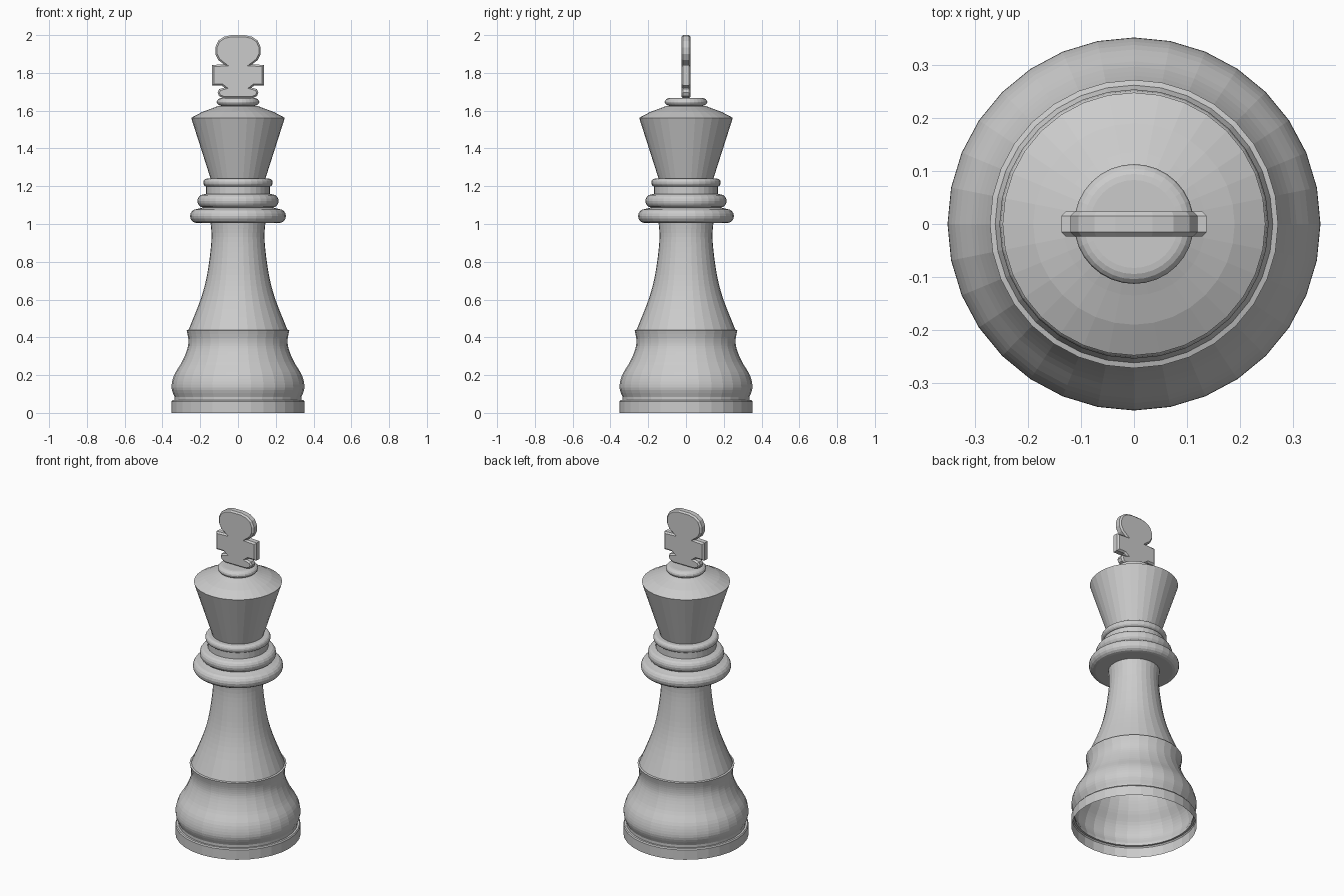
import bpy, bmesh, math

cube = bpy.data.objects.get("Cube")
if cube:
    bpy.data.objects.remove(cube, do_unlink=True)

SIDES = 32
grey = bpy.data.materials.new("light grey")
grey.use_nodes = True
COLOUR = (0.6, 0.6, 0.6, 1)
grey.diffuse_color = COLOUR
grey.node_tree.nodes["Principled BSDF"].inputs["Base Color"].default_value = COLOUR


def finish(name, bm):
    mesh = bpy.data.meshes.new(name)
    bm.to_mesh(mesh)
    bm.free()
    mesh.materials.append(grey)
    obj = bpy.data.objects.new(name, mesh)
    bpy.context.collection.objects.link(obj)
    return obj


def lathe(name, profile, cap=False):
    """Turn a bottom-to-top (radius, height) profile around z."""
    bm = bmesh.new()
    rings = []
    for r, z in profile:
        rings.append([bm.verts.new((r * math.cos(a), r * math.sin(a), z))
                      for a in (math.tau * i / SIDES for i in range(SIDES))])
    for low, high in zip(rings, rings[1:]):
        for i in range(SIDES):
            j = (i + 1) % SIDES
            bm.faces.new((low[i], low[j], high[j], high[i]))
    if cap:
        bm.faces.new(rings[-1])
    return finish(name, bm)


def bead(radius, z, depth, half, steps=8):
    """Half-round moulding whose outermost radius is given."""
    angles = [math.pi * (i / steps - 0.5) for i in range(steps + 1)]
    return [(radius - depth + depth * math.cos(a), z + half * math.sin(a)) for a in angles]


def spline(points, steps=4):
    """Smooth curve through the points."""
    ends = [points[0]] + points + [points[-1]]
    out = []
    for a, b, c, d in zip(ends, ends[1:], ends[2:], ends[3:]):
        for k in range(steps):
            t = k / steps
            out.append(tuple(0.5 * (2 * q + (r - p) * t + (2 * p - 5 * q + 4 * r - s) * t * t
                                    + (3 * q - p - 3 * r + s) * t ** 3)
                             for p, q, r, s in zip(a, b, c, d)))
    return out + [points[-1]]


# Hollow foot with a groove and a bulging bell
lathe("base", [(0.352, 0), (0.352, 0.06), (0.347, 0.067), (0.335, 0.067), (0.335, 0.083)]
      + spline([(0.335, 0.083), (0.352, 0.135), (0.338, 0.2), (0.297, 0.27),
                (0.268, 0.34), (0.263, 0.39), (0.272, 0.437)])
      + [(0.262, 0.44)])

# Tapering stem
lathe("stem", spline([(0.262, 0.44), (0.202, 0.59), (0.17, 0.7), (0.15, 0.82),
                      (0.14, 0.93), (0.145, 1.005)]))

# Stacked collar rings
lathe("collar", [(0.145, 1.005)] + bead(0.254, 1.042, 0.036, 0.037)
      + [(0.195, 1.085)] + bead(0.215, 1.122, 0.03, 0.034)
      + [(0.17, 1.16), (0.17, 1.198)] + bead(0.184, 1.219, 0.018, 0.021)
      + [(0.145, 1.24)])

# Flared crown with a sloping top
lathe("crown", [(0.145, 1.24), (0.248, 1.562), (0.19, 1.593), (0.135, 1.613), (0.105, 1.625)])
lathe("crown_button", [(0.105, 1.625)] + bead(0.113, 1.646, 0.03, 0.021), cap=True)

# Flat finial: right half outline, mirrored
half = [(0.075, 1.665), (0.1, 1.677), (0.108, 1.695), (0.1, 1.714), (0.072, 1.722), (0.085, 1.732),
        (0.137, 1.732), (0.137, 1.842), (0.075, 1.845), (0.104, 1.868), (0.12, 1.9),
        (0.12, 1.935), (0.105, 1.97), (0.075, 1.991), (0.035, 2.0)]
outline = half + [(-x, z) for x, z in reversed(half)]
bm = bmesh.new()
face = bm.faces.new([bm.verts.new((x, -0.024, z)) for x, z in outline])
body = bmesh.ops.extrude_face_region(bm, geom=[face])["geom"]
bmesh.ops.translate(bm, vec=(0, 0.048, 0), verts=[v for v in body if isinstance(v, bmesh.types.BMVert)])
bmesh.ops.recalc_face_normals(bm, faces=bm.faces)
rims = [e for e in bm.edges if abs(e.verts[0].co.y - e.verts[1].co.y) < 0.001]
bmesh.ops.bevel(bm, geom=rims, offset=0.009, segments=1, affect='EDGES')
finish("finial", bm)
